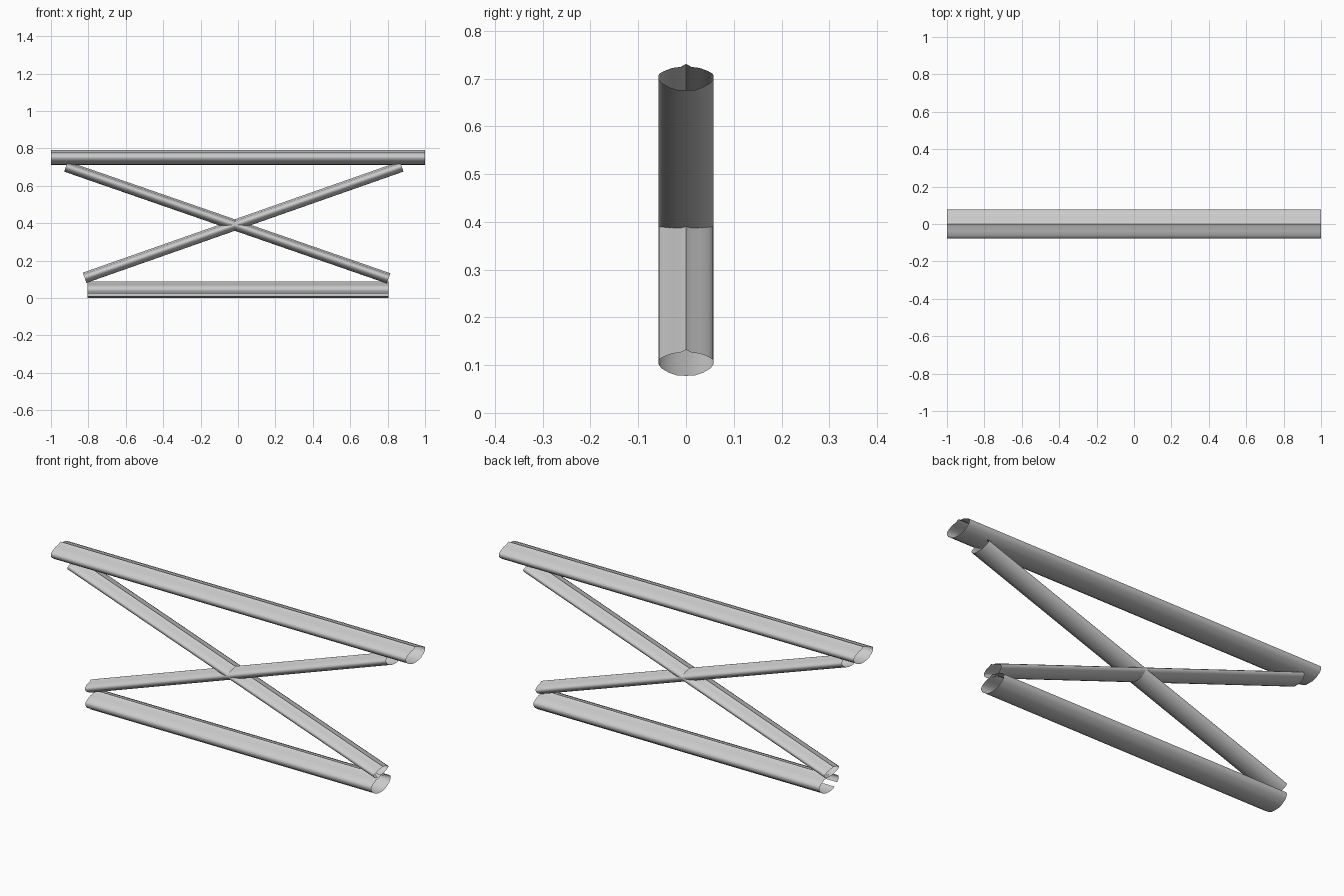
import bpy
import math
from mathutils import Vector

cube = bpy.data.objects.get("Cube")
if cube:
    bpy.data.objects.remove(cube, do_unlink=True)

# One plain grey finish for every tube
grey = bpy.data.materials.new("light grey")
grey.use_nodes = True
colour = (0.6, 0.6, 0.6, 1.0)
grey.diffuse_color = colour
grey.node_tree.nodes["Principled BSDF"].inputs["Base Color"].default_value = colour

# Half cross-section (width, height), from the crest on top down to the flat base
HALF = [(0, 1), (0.2, 0.78), (0.5, 0.7), (0.8, 0.46), (0.97, 0.25), (1, 0.05),
        (0.98, -0.18), (0.87, -0.45), (0.6, -0.78), (0.33, -0.97), (0, -1)]
SECTION = HALF + [(-w, h) for w, h in reversed(HALF[1:-1])]
SLOT = SECTION.index((-0.6, -0.78))  # wall segment on the front, near the base


def tube(name, start, end, half_width, half_height, slot=None):
    """Open-ended flattened tube running between two points in the xz plane."""
    a, b = Vector((start[0], 0, start[1])), Vector((end[0], 0, end[1]))
    side = Vector((0, 1, 0))
    up = (b - a).normalized().cross(side)
    ring = [side * w * half_width + up * h * half_height for w, h in SECTION]
    n = len(ring)
    verts = [a + p for p in ring] + [b + p for p in ring]
    faces = [(i, i + n, (i + 1) % n + n, (i + 1) % n) for i in range(n) if i != slot]
    mesh = bpy.data.meshes.new(name)
    mesh.from_pydata(verts, [], faces)
    mesh.materials.append(grey)
    obj = bpy.data.objects.new(name, mesh)
    bpy.context.collection.objects.link(obj)
    bpy.ops.object.select_all(action='DESELECT')
    obj.select_set(True)
    bpy.context.view_layer.objects.active = obj
    bpy.ops.object.shade_smooth_by_angle(angle=math.radians(50))
    return obj


# Horizontal rails; the lower one has a slot along its front
tube("top_rail", (-1, 0.752), (1, 0.752), 0.077, 0.04)
tube("bottom_rail", (-0.805, 0.044), (0.805, 0.044), 0.077, 0.044, SLOT)

# Crossed braces
tube("falling_brace", (-0.92, 0.703), (0.805, 0.105), 0.058, 0.029)
tube("rising_brace", (-0.82, 0.108), (0.875, 0.703), 0.058, 0.029)
